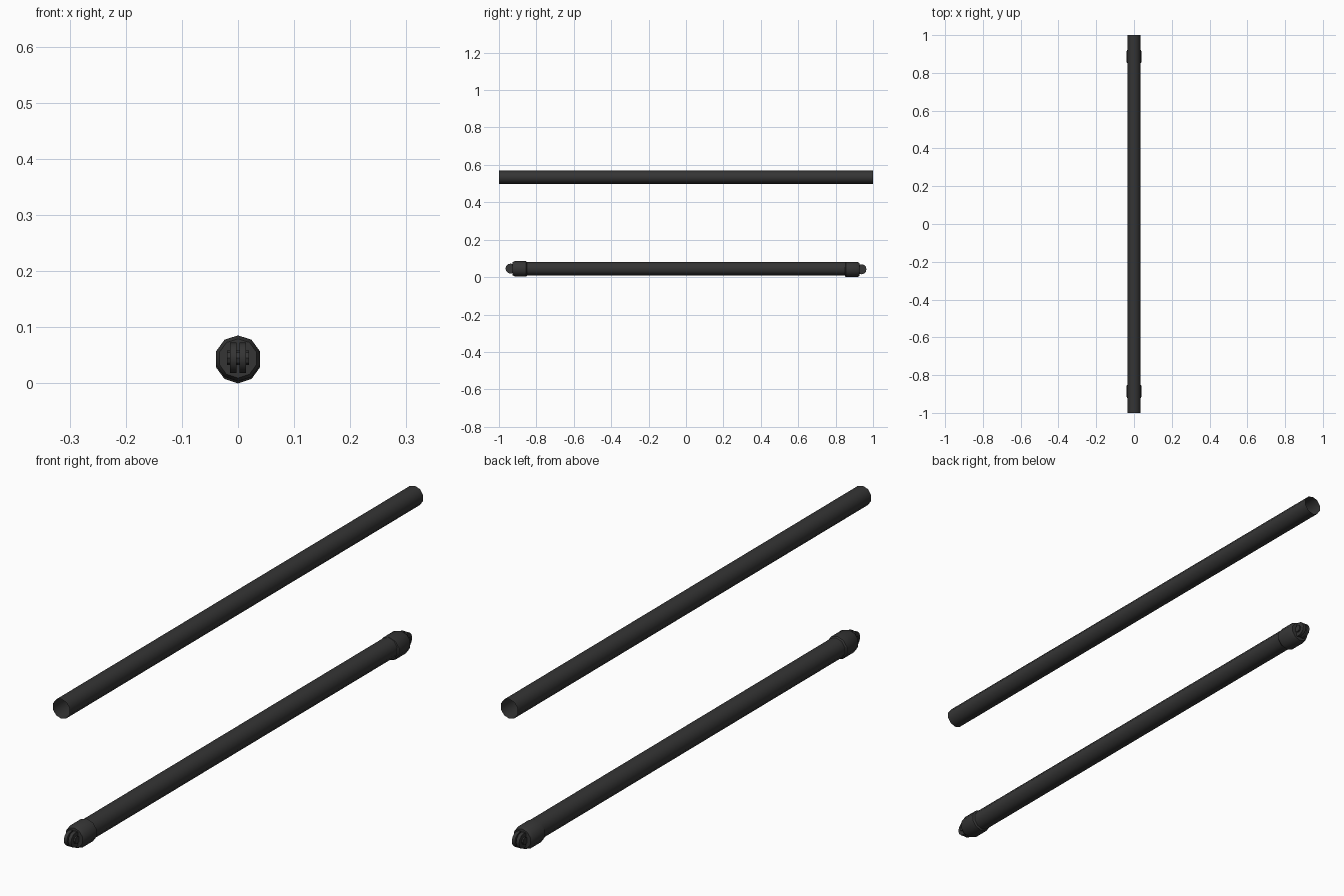
import bpy, math
from mathutils import Matrix

if "Cube" in bpy.data.objects:
    bpy.data.objects.remove(bpy.data.objects["Cube"], do_unlink=True)

# Single dark finish for every part
dark = bpy.data.materials.new("dark_grey")
dark.use_nodes = True
color = (0.035, 0.035, 0.035, 1)
dark.diffuse_color = color
dark.node_tree.nodes["Principled BSDF"].inputs["Base Color"].default_value = color


def lathe(name, profile, sides, center, axis="Y", start=0.0, angle=40):
    """Turn (radius, position) pairs around an axis; radius 0 closes an end."""
    verts, faces, rings = [], [], []
    for r, p in profile:
        n = 1 if r == 0 else sides
        rings.append([len(verts) + i for i in range(n)])
        for i in range(n):
            a = start + 2 * math.pi * i / sides
            u, v = r * math.sin(a), r * math.cos(a)
            verts.append((u, p, v) if axis == "Y" else (p, -u, v))
    for a, b in zip(rings, rings[1:]):
        for i in range(sides):
            j = (i + 1) % sides
            quad = [a[i % len(a)], a[j % len(a)], b[j % len(b)], b[i % len(b)]]
            faces.append(list(dict.fromkeys(quad)))
    mesh = bpy.data.meshes.new(name)
    mesh.from_pydata(verts, [], faces)
    if profile[0][1] < profile[-1][1]:
        mesh.flip_normals()
    mesh.materials.append(dark)
    obj = bpy.data.objects.new(name, mesh)
    bpy.context.collection.objects.link(obj)
    obj.location = center
    bpy.ops.object.select_all(action="DESELECT")
    obj.select_set(True)
    bpy.context.view_layer.objects.active = obj
    bpy.ops.object.shade_smooth_by_angle(angle=math.radians(angle))
    return obj


def disc(name, radius, x0, x1, center, sides=12):
    """Closed disc lying across x."""
    return lathe(name, [(0, x0), (radius, x0), (radius, x1), (0, x1)],
                 sides, center, "X")


# Open sleeve above and inner rod below
lathe("upper_sleeve", [(0.035, -1), (0.035, 1)], 10, (0, 0, 0.534))
lathe("lower_rod", [(0.036, -0.9), (0.036, 0.9)], 10, (0, 0, 0.045))

# End fittings: collar, two rounded lugs and a cross pin
for label, s, z in (("front", -1, 0.0445), ("back", 1, 0.041)):
    lathe(label + "_collar",
          [(0.036, s * 0.85), (0.041, s * 0.855), (0.041, s * 0.915),
           (0.035, s * 0.927), (0, s * 0.927)], 10, (0, 0, z))
    hub = (0, s * 0.938, z + 0.001)
    for side, x in (("right", -0.0085), ("left", 0.0085)):
        disc(f"{label}_{side}_lug", 0.027, x - 0.006, x + 0.006, hub)
    disc(label + "_pin", 0.013, -0.02, 0.02, hub, 8)
